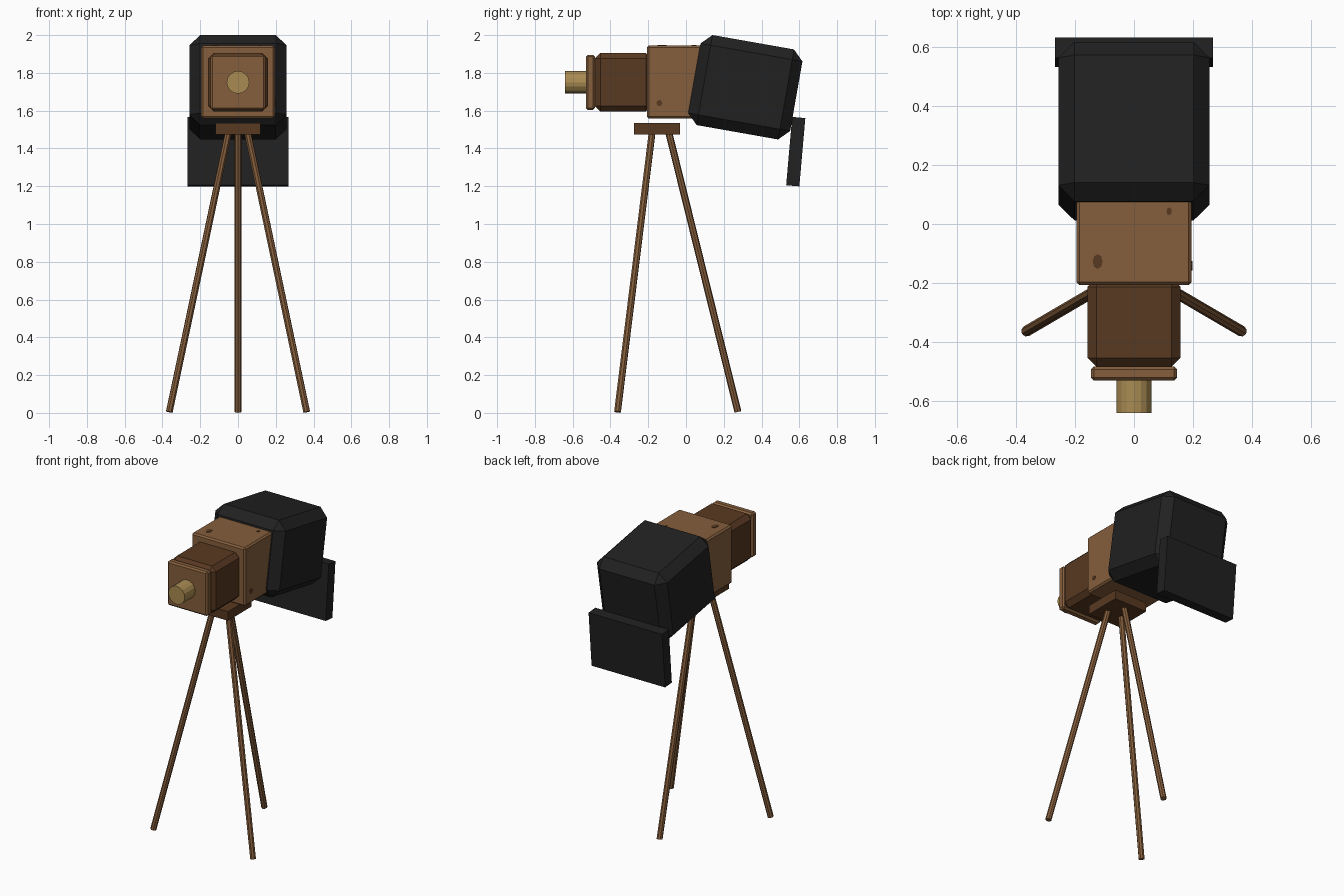
import bpy, math
from mathutils import Vector

if "Cube" in bpy.data.objects:
    bpy.data.objects.remove(bpy.data.objects["Cube"])


def material(name, rgb):
    m = bpy.data.materials.new(name)
    m.diffuse_color = (*rgb, 1)
    m.use_nodes = True
    m.node_tree.nodes["Principled BSDF"].inputs["Base Color"].default_value = m.diffuse_color
    return m


WOOD = material("warm wood", (0.235, 0.112, 0.045))
DARK = material("dark wood", (0.098, 0.041, 0.015))
BRASS = material("brass", (0.40, 0.26, 0.085))
CLOTH = material("black cloth", (0.015, 0.015, 0.015))


def box(name, size, centre, mat, bevel=0.0, tilt=0.0):
    """Box with one-segment chamfer, tilted about x (degrees)."""
    bpy.ops.mesh.primitive_cube_add(size=1, location=centre)
    o = bpy.context.object
    o.name = name
    o.scale = size
    bpy.ops.object.transform_apply(location=False, rotation=False, scale=True)
    o.rotation_euler.x = math.radians(tilt)
    o.data.materials.append(mat)
    if bevel:
        b = o.modifiers.new("chamfer", 'BEVEL')
        b.width = bevel
        b.segments = 1
    return o


def rod(name, a, b, radius, sides, mat):
    """Cylinder between two points."""
    a, b = Vector(a), Vector(b)
    d = b - a
    bpy.ops.mesh.primitive_cylinder_add(vertices=sides, radius=radius,
                                        depth=d.length, location=(a + b) / 2)
    o = bpy.context.object
    o.name = name
    o.rotation_euler = d.to_track_quat('Z', 'Y').to_euler()
    o.data.materials.append(mat)
    return o


# Camera body, bellows and lens
box("camera_body", (0.39, 0.42, 0.385), (0, 0.003, 1.752), WOOD, 0.01)
box("bellows", (0.315, 0.30, 0.31), (0, -0.333, 1.75), DARK, 0.03)
box("lens_board", (0.292, 0.048, 0.292), (0, -0.506, 1.75), WOOD, 0.01)
rod("lens", (0, -0.48, 1.75), (0, -0.64, 1.75), 0.06, 16, BRASS)

# Dark cloth hood and hanging flap
box("cloth_hood", (0.512, 0.548, 0.484), (0, 0.314, 1.724), CLOTH, 0.055, -10)
box("cloth_flap", (0.536, 0.07, 0.363), (0, 0.581, 1.383), CLOTH, 0, -5)

# Wood knots: two on top, one on the right side
for i, (x, y, rx, ry) in enumerate([(-0.123, -0.127, 0.017, 0.025),
                                    (0.119, 0.043, 0.009, 0.013)]):
    k = rod(f"top_knot_{i + 1}", (x, y, 1.938), (x, y, 1.9475), 1, 8, DARK)
    k.scale = (rx, ry, 1)
k = rod("side_knot", (0.188, -0.141, 1.64), (0.1975, -0.141, 1.64), 0.016, 8, DARK)

# Tripod head and three splayed legs
HY = -0.15
box("tripod_head", (0.24, 0.245, 0.06), (0, -0.153, 1.505), DARK)
for name, deg in (("back_leg", 90), ("front_left_leg", 210), ("front_right_leg", 330)):
    c, s = math.cos(math.radians(deg)), math.sin(math.radians(deg))
    rod(name, (0.42 * c, HY + 0.425 * s, 0.005), (0.055 * c, HY + 0.055 * s, 1.50),
        0.0185, 8, WOOD)
